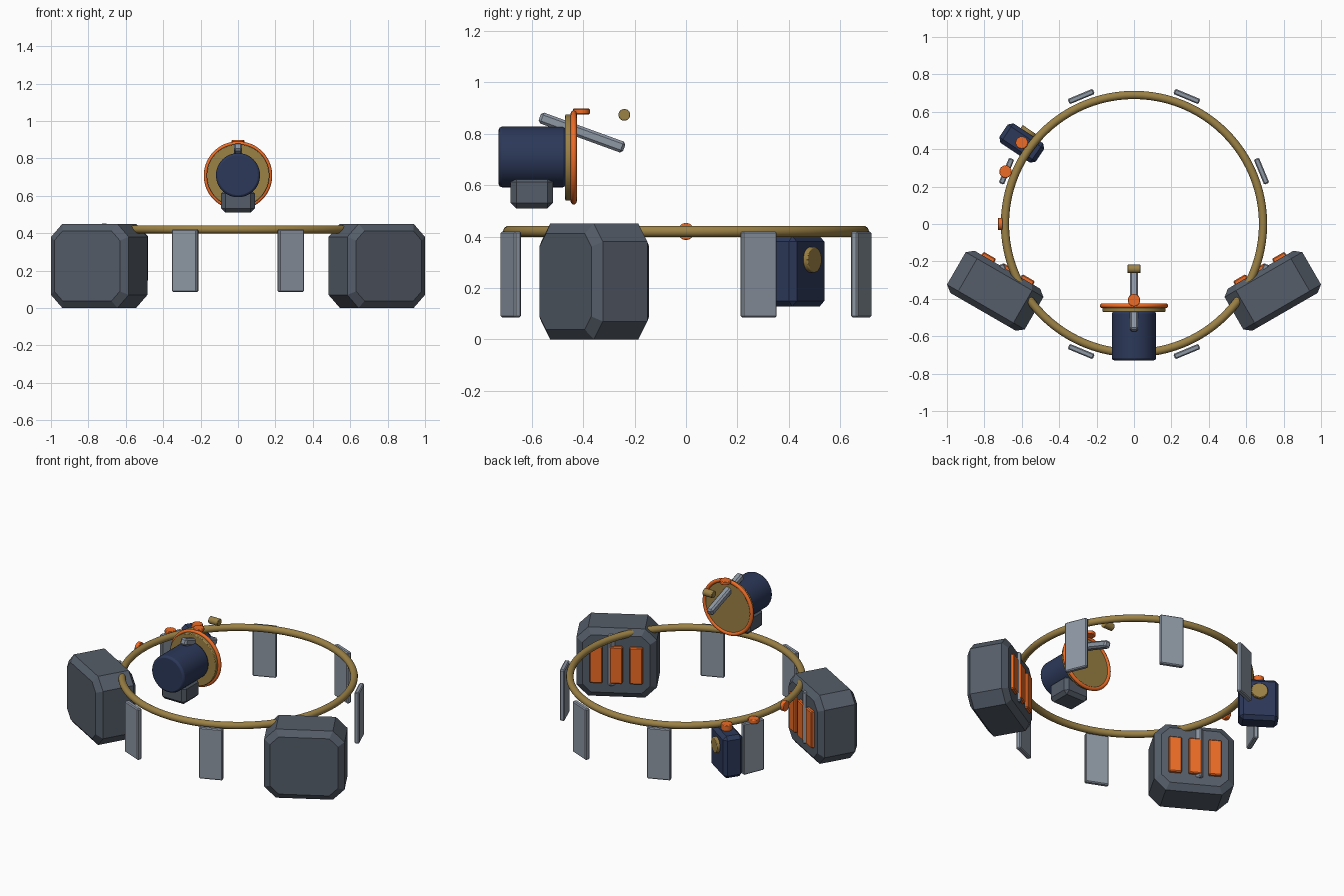
import bpy, bmesh
from math import pi, sin, cos, radians
from mathutils import Vector

if "Cube" in bpy.data.objects:
    bpy.data.objects.remove(bpy.data.objects["Cube"])


def material(name, rgb):
    m = bpy.data.materials.new(name)
    m.diffuse_color = (*rgb, 1)
    m.use_nodes = True
    m.node_tree.nodes["Principled BSDF"].inputs["Base Color"].default_value = m.diffuse_color
    return m


SLATE = material("slate", (0.09, 0.11, 0.14))
STEEL = material("steel", (0.27, 0.31, 0.37))
NAVY = material("navy", (0.025, 0.04, 0.10))
BRASS = material("brass", (0.33, 0.22, 0.06))
ORANGE = material("orange", (0.85, 0.15, 0.02))


def finish(name, mat, bevel=0, segments=1, smooth=False):
    ob = bpy.context.object
    ob.name = name
    ob.data.materials.append(mat)
    if smooth:
        bpy.ops.object.shade_smooth_by_angle(angle=radians(35))
    if bevel:
        mod = ob.modifiers.new("bevel", 'BEVEL')
        mod.width = bevel
        mod.segments = segments
        mod.limit_method = 'ANGLE'
        mod.angle_limit = radians(40)
    return ob


def box(name, mat, loc, size, rot=(0, 0, 0), bevel=0.006):
    bpy.ops.mesh.primitive_cube_add(size=1, location=loc, rotation=rot)
    bpy.context.object.scale = size
    bpy.ops.object.transform_apply(location=False, rotation=False, scale=True)
    return finish(name, mat, bevel)


def disc(name, mat, loc, r, depth, axis, bevel=0.004, sides=32):
    rot = Vector(axis).to_track_quat('Z', 'Y').to_euler()
    bpy.ops.mesh.primitive_cylinder_add(vertices=sides, radius=r, depth=depth, location=loc, rotation=rot)
    return finish(name, mat, bevel, 2, True)


def torus(name, mat, loc, major, minor, rot=(0, 0, 0), segs=96):
    bpy.ops.mesh.primitive_torus_add(major_segments=segs, minor_segments=16, major_radius=major,
                                     minor_radius=minor, location=loc, rotation=rot)
    return finish(name, mat, smooth=True)


def pod(name, loc, angle):
    """Octagonal slab with chamfered front and back rims."""
    a, h, c = 0.24, 0.225, 0.07
    bm = bmesh.new()
    rings = []
    for v, d in ((-0.13, 0.038), (-0.10, 0), (0.10, 0), (0.13, 0.038)):
        A, H, C = a - d, h - d, c - d * 0.5
        pts = [(A, C - H), (A, H - C), (A - C, H), (C - A, H),
               (-A, H - C), (-A, C - H), (C - A, -H), (A - C, -H)]
        rings.append([bm.verts.new((x, v, z)) for x, z in pts])
    for r0, r1 in zip(rings, rings[1:]):
        for i in range(8):
            j = (i + 1) % 8
            bm.faces.new((r0[i], r0[j], r1[j], r1[i]))
    bm.faces.new(rings[0])
    bm.faces.new(rings[-1])
    bmesh.ops.recalc_face_normals(bm, faces=bm.faces)
    me = bpy.data.meshes.new(name)
    bm.to_mesh(me)
    bm.free()
    ob = bpy.data.objects.new(name, me)
    bpy.context.collection.objects.link(ob)
    ob.location = loc
    ob.rotation_euler.z = angle
    me.materials.append(SLATE)


# Main hoop
torus("hoop", BRASS, (0, 0, 0.42), 0.69, 0.022)

# Hanging slats around the hoop
for k in range(8):
    t = radians(22.5 + 45 * k)
    box(f"slat_{k}", STEEL, (0.738 * cos(t), 0.738 * sin(t), 0.253), (0.03, 0.145, 0.335), (0, 0, t))

# Side pods with three orange panels on the inner face
for s, side in ((-1, "left"), (1, "right")):
    ang = s * radians(30)
    centre = Vector((s * 0.742, -0.357, 0.225))
    pod(f"{side}_pod", centre, ang)
    along = Vector((cos(ang), sin(ang), 0))
    inward = Vector((-sin(ang), cos(ang), 0))
    for i in (-1, 0, 1):
        box(f"{side}_pod_panel_{i + 2}", ORANGE, centre + along * 0.12 * i + inward * 0.135,
            (0.078, 0.03, 0.24), (0, 0, ang))

# Hanging case with a round lens
ang = radians(-34)
case = Vector((-0.6, 0.433, 0.265))
inward = Vector((-sin(ang), cos(ang), 0))
box("case", NAVY, case, (0.235, 0.125, 0.275), (0, 0, ang), 0.022)
disc("case_lens", BRASS, case + inward * 0.065 + Vector((0, 0, 0.045)), 0.05, 0.035, inward)

# Orange buttons on the hoop side
disc("case_button", ORANGE, (-0.6, 0.435, 0.42), 0.033, 0.04, (0, 0, 1))
disc("slat_button", ORANGE, (-0.687, 0.28, 0.425), 0.033, 0.026, (0, 0, 1))
disc("hoop_button", ORANGE, (-0.715, 0, 0.42), 0.033, 0.026, (1, 0, 0))

# Lamp: barrel, mount, face plate, rim
Y = (0, 1, 0)
disc("lamp_barrel", NAVY, (0, -0.598, 0.71), 0.118, 0.262, Y, 0.012, 48)
box("lamp_mount", SLATE, (0, -0.6, 0.572), (0.18, 0.165, 0.125), bevel=0.022)
disc("lamp_plate", BRASS, (0, -0.452, 0.708), 0.168, 0.036, Y, 0.004, 48)
torus("lamp_rim", ORANGE, (0, -0.437, 0.708), 0.171, 0.012, (pi / 2, 0, 0), 64)
disc("lamp_button", ORANGE, (0, -0.407, 0.887), 0.033, 0.022, (0, 0, 1))

# Tilted bar through the lamp and the floating pin
box("tilted_bar", STEEL, (0, -0.405, 0.805), (0.045, 0.35, 0.045), (radians(-20), 0, 0), 0.01)
disc("pin", BRASS, (0, -0.24, 0.874), 0.023, 0.068, (1, 0, 0), 0.003, 24)
